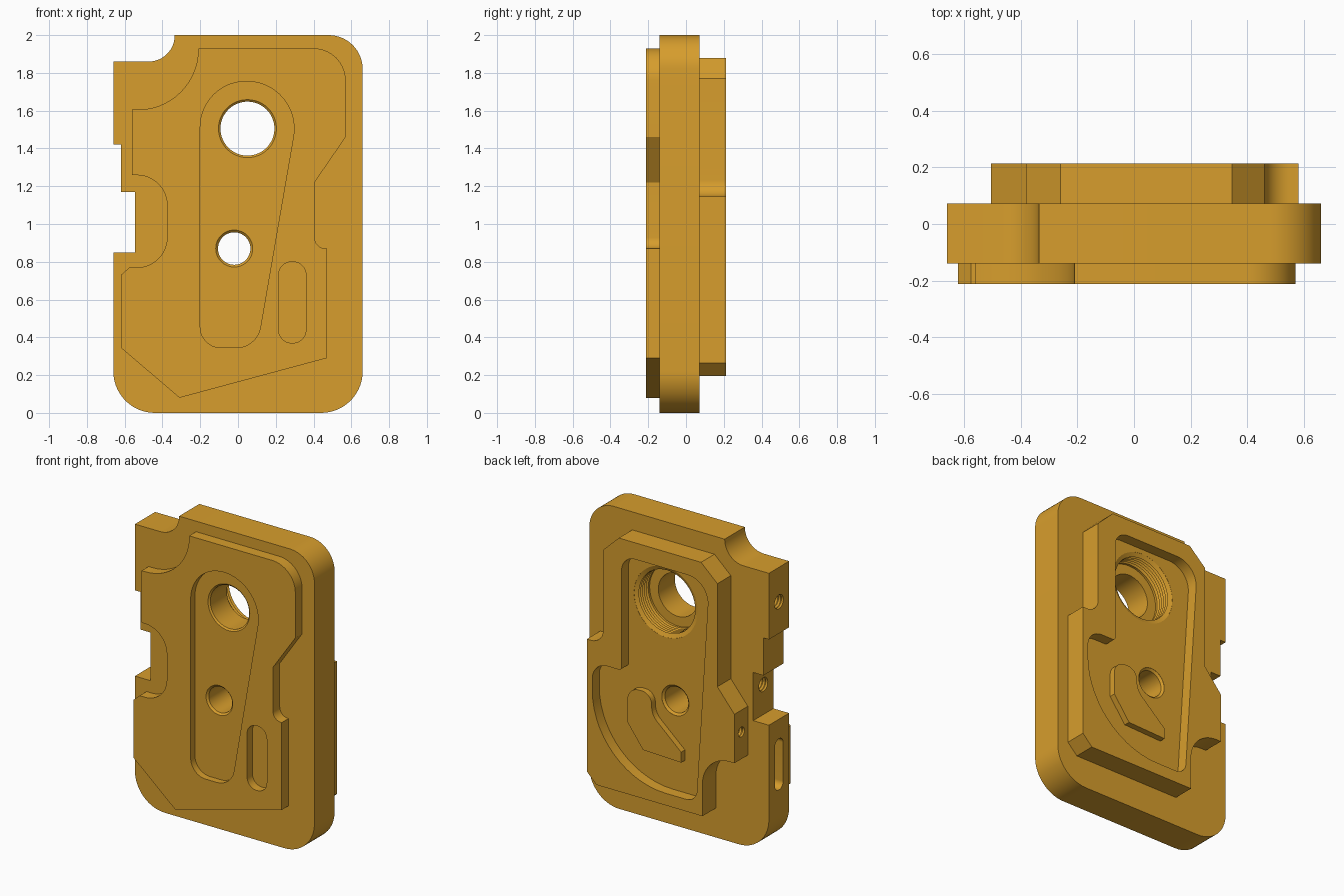
import bpy
import bmesh
from math import pi, sin, cos, tan, radians
from mathutils import Vector

cube = bpy.data.objects.get("Cube")
if cube:
    bpy.data.objects.remove(cube)

# Single gold material
gold = bpy.data.materials.new("gold")
gold.use_nodes = True
gold.diffuse_color = (0.68, 0.34, 0.026, 1)
gold.node_tree.nodes["Principled BSDF"].inputs["Base Color"].default_value = gold.diffuse_color


def rounded(corners):
    """Turn (u, v, radius) corners into an outline with filleted corners."""
    out = []
    n = len(corners)
    for i, c in enumerate(corners):
        p = Vector(c[:2])
        r = c[2] if len(c) > 2 else 0
        if r == 0:
            out.append(p)
            continue
        a = (Vector(corners[i - 1][:2]) - p).normalized()
        b = (Vector(corners[(i + 1) % n][:2]) - p).normalized()
        half = a.angle(b) / 2
        centre = p + (a + b).normalized() * (r / sin(half))
        start = p + a * (r / tan(half)) - centre
        end = p + b * (r / tan(half)) - centre
        sweep = pi - 2 * half
        steps = max(4, int(sweep / radians(6)))
        for k in range(steps + 1):
            t = k / steps * sweep
            out.append(centre + (start * sin(sweep - t) + end * sin(t)) / sin(sweep))
    return [p for i, p in enumerate(out) if (p - out[i - 1]).length > 1e-4]


def finish(name, bm):
    bmesh.ops.recalc_face_normals(bm, faces=bm.faces)
    mesh = bpy.data.meshes.new(name)
    bm.to_mesh(mesh)
    bm.free()
    mesh.materials.append(gold)
    obj = bpy.data.objects.new(name, mesh)
    bpy.context.collection.objects.link(obj)
    return obj


def prism(name, corners, start, end, axis="Y"):
    """Extrude a filleted outline along Y (outline in x, z) or X (outline in y, z)."""
    bm = bmesh.new()
    rings = []
    for d in (start, end):
        rings.append([bm.verts.new((p.x, d, p.y) if axis == "Y" else (d, p.x, p.y))
                      for p in rounded(corners)])
        bm.faces.new(rings[-1])
    join_rings(bm, rings)
    return finish(name, bm)


def join_rings(bm, rings):
    for r0, r1 in zip(rings, rings[1:]):
        for k in range(len(r0)):
            bm.faces.new((r0[k - 1], r0[k], r1[k], r1[k - 1]))


def bore(name, u, v, profile, axis="Y", sides=48):
    """Turned cutter: profile holds (position along axis, radius) pairs."""
    bm = bmesh.new()
    rings = []
    for d, r in profile:
        ring = []
        for k in range(sides):
            a = 2 * pi * k / sides
            p, q = u + r * cos(a), v + r * sin(a)
            ring.append(bm.verts.new((p, d, q) if axis == "Y" else (d, p, q)))
        rings.append(ring)
    join_rings(bm, rings)
    bm.faces.new(rings[0])
    bm.faces.new(rings[-1])
    return finish(name, bm)


def thread(start, end, r, depth, turns):
    """Zigzag profile of ring grooves between two positions."""
    step = (end - start) / (2 * turns)
    return [(start + i * step, r + depth * (i % 2)) for i in range(2 * turns + 1)]


def machine(obj, cutters):
    """Cut the pockets and holes, then shade."""
    bpy.ops.object.select_all(action="DESELECT")
    bpy.context.view_layer.objects.active = obj
    obj.select_set(True)
    for c in cutters:
        c.hide_render = True
        mod = obj.modifiers.new("cut", "BOOLEAN")
        mod.operation = "DIFFERENCE"
        mod.solver = "EXACT"
        mod.object = c
        bpy.ops.object.modifier_apply(modifier=mod.name)
    bpy.ops.object.shade_smooth_by_angle(angle=radians(25))
    for c in cutters:
        bpy.data.objects.remove(c)


# Main plate with notched side
main_plate = prism("main_plate", [
    (-0.66, 0, 0.22), (0.66, 0, 0.22), (0.66, 2, 0.18), (-0.335, 2), (-0.335, 1.86, 0.138),
    (-0.66, 1.86), (-0.66, 1.42), (-0.62, 1.42), (-0.62, 1.17), (-0.545, 1.17),
    (-0.545, 0.85), (-0.66, 0.85)], -0.14, 0.072)

# Raised front plate
front_plate = prism("front_plate", [
    (-0.21, 1.93), (0.57, 1.93, 0.17), (0.57, 1.46), (0.405, 1.22), (0.405, 0.87, 0.06),
    (0.47, 0.87), (0.47, 0.29), (-0.31, 0.08), (-0.62, 0.345), (-0.62, 0.73), (-0.575, 0.77),
    (-0.375, 0.77, 0.16), (-0.375, 1.25, 0.16), (-0.56, 1.26), (-0.56, 1.605),
    (-0.21, 1.605, 0.32)], -0.212, -0.14)

# Raised back plate
back_plate = prism("back_plate", [
    (-0.26, 1.88), (0.345, 1.88), (0.46, 1.77), (0.46, 1.145, 0.09), (0.58, 1.145),
    (0.58, 0.265), (0.51, 0.195), (-0.27, 0.195), (-0.27, 0.61, 0.2), (-0.505, 0.61),
    (-0.505, 0.935), (-0.38, 1.085), (-0.38, 1.77)], 0.072, 0.213)

# Raised hook on the back pocket floor
prism("back_hook", [
    (0.305, 0.89, 0.085), (0.13, 0.89, 0.07), (0.125, 0.75, 0.12), (-0.09, 0.56), (-0.09, 0.49),
    (0.19, 0.5), (0.305, 0.655)], 0.138, 0.18)

# Front pocket and slot
teardrop = prism("teardrop_cutter", [
    (-0.2, 0.345, 0.11), (0.1, 0.345, 0.13), (0.344, 1.755, 0.25), (-0.2, 1.755, 0.242)],
    -0.3, -0.167)
slot = prism("slot_cutter", [
    (0.215, 0.37, 0.07), (0.36, 0.37, 0.07), (0.36, 0.8, 0.07), (0.215, 0.8, 0.07)],
    -0.3, -0.155)

# Back pocket
pocket = prism("pocket_cutter", [
    (0.54, 0.275, 0.54), (0.54, 1.005, 0.11), (0.325, 1.005, 0.02), (0.325, 1.77, 0.1),
    (-0.32, 1.77, 0.15), (-0.225, 0.275, 0.08)], 0.14, 0.3)


def through_bores():
    """Threaded upper bore and plain lower hole."""
    upper = [(0.3, 0.234), (0.139, 0.234)] + thread(0.127, 0.03, 0.207, 0.018, 5)
    upper += [(0.015, 0.207), (0.015, 0.143), (-0.158, 0.143), (-0.17, 0.157), (-0.3, 0.157)]
    lower = [(0.3, 0.1), (0.139, 0.1), (0.127, 0.086), (-0.155, 0.086), (-0.17, 0.101), (-0.3, 0.101)]
    return [bore("upper_bore_cutter", 0.05, 1.505, upper), bore("lower_hole_cutter", -0.02, 0.87, lower)]


def side_hole(x, y, z, r):
    """Threaded blind hole going inward from the notched side."""
    profile = [(x - 0.1, r), (x - 0.005, r)] + thread(x + 0.01, x + 0.14, r * 0.8, r * 0.16, 6)
    return bore("side_hole_cutter", y, z, profile, "X", 24)


machine(front_plate, [teardrop, slot] + through_bores())
machine(back_plate, [pocket] + through_bores() + [side_hole(-0.505, 0.14, 0.79, 0.035)])

# Side holes and side slot
side_slot = prism("side_slot_cutter", [
    (-0.078, 0.38, 0.042), (0.01, 0.38, 0.042), (0.01, 0.72, 0.042), (-0.078, 0.72, 0.042)],
    -0.75, -0.58, "X")
machine(main_plate, through_bores() + [
    side_slot, side_hole(-0.66, -0.034, 1.63, 0.05), side_hole(-0.545, -0.034, 1.05, 0.05)])
